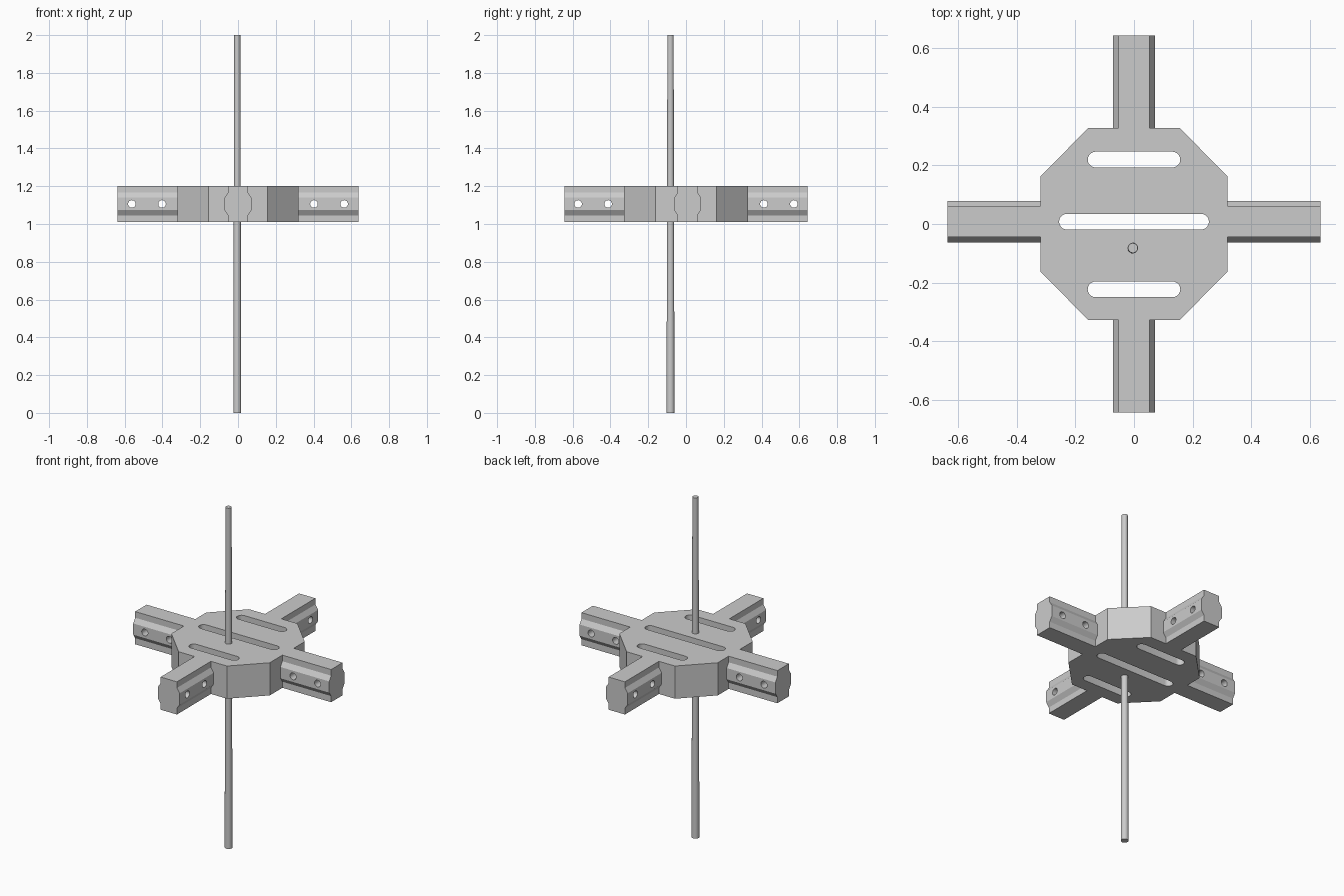
import bpy, bmesh, math
from mathutils import Matrix, Vector

if "Cube" in bpy.data.objects:
    bpy.data.objects.remove(bpy.data.objects["Cube"])

Z0, Z1 = 1.01, 1.202          # plate underside and top
ZM = (Z0 + Z1) / 2
HX, HY = 0.637, 0.643         # arm reach
PX, PY = 0.32, 0.327          # plate half sizes
ARM_Y = 0.008                 # side arms sit slightly behind centre

grey = bpy.data.materials.new("grey metal")
grey.diffuse_color = (0.6, 0.6, 0.6, 1)
grey.use_nodes = True
grey.node_tree.nodes["Principled BSDF"].inputs["Base Color"].default_value = grey.diffuse_color


def prism(name, pts, depth, matrix):
    """Extrude a 2D outline along local z and place it."""
    bm = bmesh.new()
    face = bm.faces.new([bm.verts.new((x, y, 0)) for x, y in pts])
    res = bmesh.ops.extrude_face_region(bm, geom=[face])
    verts = [v for v in res["geom"] if isinstance(v, bmesh.types.BMVert)]
    bmesh.ops.translate(bm, verts=verts, vec=(0, 0, depth))
    bmesh.ops.transform(bm, matrix=matrix, verts=bm.verts)
    bmesh.ops.recalc_face_normals(bm, faces=bm.faces)
    me = bpy.data.meshes.new(name)
    bm.to_mesh(me)
    bm.free()
    ob = bpy.data.objects.new(name, me)
    bpy.context.collection.objects.link(ob)
    me.materials.append(grey)
    return ob


def cut(ob, cutters):
    """Subtract the cutters, keep the result and remove the helpers."""
    for c in cutters:
        m = ob.modifiers.new("cut", 'BOOLEAN')
        m.operation, m.solver, m.object = 'DIFFERENCE', 'EXACT', c
    dg = bpy.context.evaluated_depsgraph_get()
    me = bpy.data.meshes.new_from_object(ob.evaluated_get(dg))
    ob.modifiers.clear()
    ob.data = me
    for c in cutters:
        bpy.data.objects.remove(c)


def smooth(ob):
    bpy.ops.object.select_all(action='DESELECT')
    bpy.context.view_layer.objects.active = ob
    ob.select_set(True)
    bpy.ops.object.shade_smooth_by_angle(angle=math.radians(25))


def slot_outline(half, r, n=10):
    pts = []
    for side, start in ((1, -math.pi / 2), (-1, math.pi / 2)):
        for i in range(n + 1):
            a = start + math.pi * i / n
            pts.append((side * (half - r) + r * math.cos(a), r * math.sin(a)))
    return pts


# Octagonal hub plate with three through slots
cx, cy = 0.157, 0.162
octagon = [(PX, -cy), (PX, cy), (cx, PY), (-cx, PY),
           (-PX, cy), (-PX, -cy), (-cx, -PY), (cx, -PY)]
plate = prism("hub_plate", octagon, Z1 - Z0, Matrix.Translation((0, 0, Z0)))
slots = [prism("slot_cutter", slot_outline(half, 0.027), 0.5,
               Matrix.Translation((0, y, Z0 - 0.1)))
         for half, y in ((0.158, 0.22), (0.256, 0.008), (0.158, -0.223))]
cut(plate, slots)
smooth(plate)

# Four arms: bulged bar section with two cross holes each
h = (Z1 - Z0) / 2
right = [(0.053, -h), (0.053, -0.060), (0.071, -0.033),
         (0.071, 0.033), (0.053, 0.060), (0.053, h)]
section = right + [(-x, z) for x, z in reversed(right)]
circle = [(0.02 * math.cos(math.tau * i / 24), 0.02 * math.sin(math.tau * i / 24))
          for i in range(24)]
arms = (("right_arm", (1, 0, 0), PX, HX, (0, ARM_Y), (0.402, 0.562)),
        ("left_arm", (-1, 0, 0), PX, HX, (0, ARM_Y), (0.402, 0.562)),
        ("back_arm", (0, 1, 0), PY, HY, (0, 0), (0.412, 0.571)),
        ("front_arm", (0, -1, 0), PY, HY, (0, 0), (0.412, 0.571)))
for name, d, start, end, (ox, oy), holes in arms:
    d = Vector(d)
    up = Vector((0, 0, 1))
    side = up.cross(d)
    base = Vector((ox, oy, ZM))

    def frame(a, b, c, origin):
        m = Matrix((a, b, c)).transposed().to_4x4()
        m.translation = origin
        return m

    arm = prism(name, section, end - start, frame(side, up, d, base + d * start))
    drills = [prism("hole_cutter", circle, 0.3,
                    frame(d, up, side, base + d * t - side * 0.15)) for t in holes]
    cut(arm, drills)
    smooth(arm)

# Slightly tapered vertical rod through the plate
bpy.ops.mesh.primitive_cone_add(vertices=32, radius1=0.021, radius2=0.0165,
                                depth=2, location=(-0.004, -0.082, 1))
rod = bpy.context.object
rod.name = "vertical_rod"
rod.data.materials.append(grey)
smooth(rod)
